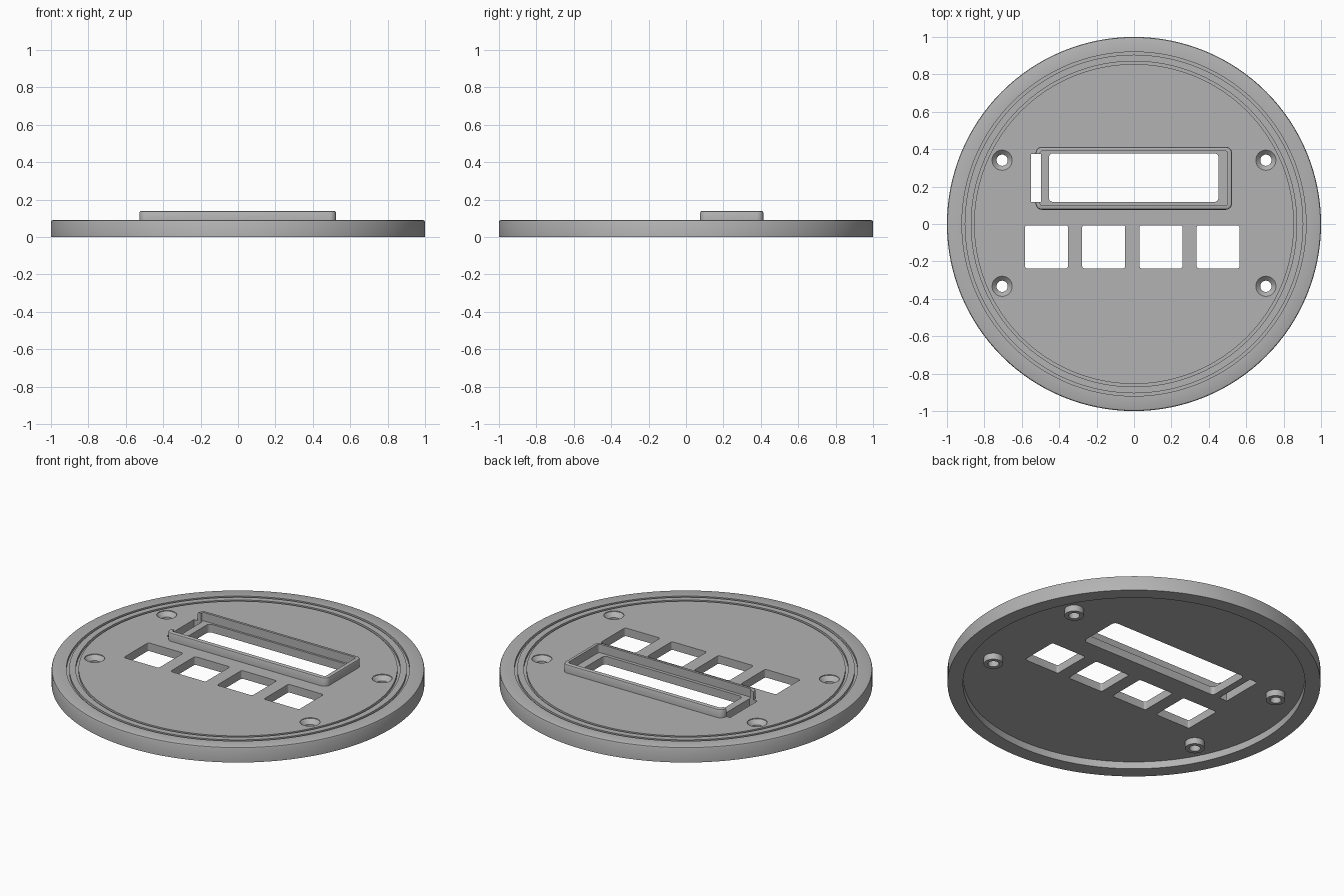
import bpy, bmesh, math

if "Cube" in bpy.data.objects:
    bpy.data.objects.remove(bpy.data.objects["Cube"])

grey = bpy.data.materials.new("plain_grey")
grey.diffuse_color = (0.45, 0.45, 0.45, 1)
grey.use_nodes = True
grey.node_tree.nodes["Principled BSDF"].inputs["Base Color"].default_value = grey.diffuse_color

TOP, FLOOR = 0.09, 0.042   # plate top and underside of the thin panel


def make(name, bm, helper=False):
    bmesh.ops.recalc_face_normals(bm, faces=bm.faces)
    me = bpy.data.meshes.new(name)
    bm.to_mesh(me)
    bm.free()
    me.materials.append(grey)
    ob = bpy.data.objects.new(name, me)
    bpy.context.collection.objects.link(ob)
    ob.hide_render = helper
    return ob


def loft(name, rings, helper=False):
    """Solid through a list of equal-length point rings, capped at both ends."""
    bm = bmesh.new()
    loops = [[bm.verts.new(p) for p in ring] for ring in rings]
    n = len(loops[0])
    for a, b in zip(loops, loops[1:]):
        for i in range(n):
            j = (i + 1) % n
            bm.faces.new((a[i], a[j], b[j], b[i]))
    bm.faces.new(loops[0][::-1])
    bm.faces.new(loops[-1])
    return make(name, bm, helper)


def circle(r, z, n, x=0, y=0):
    return [(x + r * math.cos(2 * math.pi * i / n), y + r * math.sin(2 * math.pi * i / n), z)
            for i in range(n)]


def round_rect(x0, x1, y0, y1, r, z):
    pts = []
    for k, (cx, cy) in enumerate(((x1 - r, y1 - r), (x0 + r, y1 - r), (x0 + r, y0 + r), (x1 - r, y0 + r))):
        for s in range(7):
            a = math.pi / 2 * (k + s / 6)
            pts.append((cx + r * math.cos(a), cy + r * math.sin(a), z))
    return pts


def prism(name, x0, x1, y0, y1, r, z0, z1):
    return loft(name, [round_rect(x0, x1, y0, y1, r, z) for z in (z0, z1)], True)


def apply_boolean(ob, other, op='DIFFERENCE'):
    m = ob.modifiers.new(op.lower(), 'BOOLEAN')
    m.operation, m.object, m.solver = op, other, 'EXACT'
    bpy.context.view_layer.objects.active = ob
    bpy.ops.object.modifier_apply(modifier=m.name)
    bpy.data.objects.remove(other)


def lathe(name, profile, n):
    """Revolve a profile that starts and ends on the axis."""
    return loft(name, [circle(r, z, n) for r, z in profile])


# Round plate: recess below, softened rim and two thin ring grooves on top
profile = [(0.4, FLOOR), (0.917, FLOOR), (0.917, 0), (1, 0), (1, TOP - 0.01), (0.997, TOP - 0.003), (0.99, TOP)]
for outer, inner in ((0.92, 0.905), (0.87, 0.855)):
    profile += [(outer, TOP), (outer, TOP - 0.015), (inner, TOP - 0.015), (inner, TOP)]
plate = lathe("round_plate", profile + [(0.8, TOP)], 128)

# Screw bosses under the plate, then countersunk holes
screws = [(x, y) for x in (-0.705, 0.705) for y in (-0.333, 0.341)]
for x, y in screws:
    apply_boolean(plate, loft("boss", [circle(0.052, z, 32, x, y) for z in (0.005, FLOOR + 0.01)]), 'UNION')
for x, y in screws:
    cut = [(0.03, -0.1), (0.03, TOP - 0.028), (0.054, TOP - 0.004), (0.054, TOP + 0.05)]
    apply_boolean(plate, loft("screw_cut", [circle(r, z, 32, x, y) for r, z in cut], True))

# Four square button openings
for i in range(4):
    x = -0.468 + 0.306 * i
    apply_boolean(plate, prism("button_cut", x - 0.115, x + 0.115, -0.237, -0.007, 0.012, -0.1, 0.2))

# Display window and cable slot
apply_boolean(plate, prism("window_cut", -0.455, 0.452, 0.118, 0.378, 0.022, -0.1, 0.2))
apply_boolean(plate, prism("slot_cut", -0.55, -0.498, 0.118, 0.374, 0.002, -0.1, 0.2))

# Raised display frame, open on the left next to the slot
X0, X1, Y0, Y1 = -0.526, 0.524, 0.076, 0.413
frame = loft("display_frame", [round_rect(X0 + d, X1 - d, Y0 + d, Y1 - d, 0.034 - d, z)
                               for d, z in ((0, TOP - 0.004), (0, 0.131), (0.003, 0.137), (0.009, 0.14))])
t = 0.023
apply_boolean(frame, prism("frame_cut", X0 + t, X1 - t, Y0 + t, Y1 - t, 0.014, 0, 0.2))
apply_boolean(frame, prism("frame_gap", -0.56, -0.498, 0.118, 0.374, 0.002, 0, 0.2))

for ob in (plate, frame):
    bpy.ops.object.select_all(action='DESELECT')
    ob.select_set(True)
    bpy.context.view_layer.objects.active = ob
    bpy.ops.object.shade_smooth_by_angle(angle=math.radians(30))
